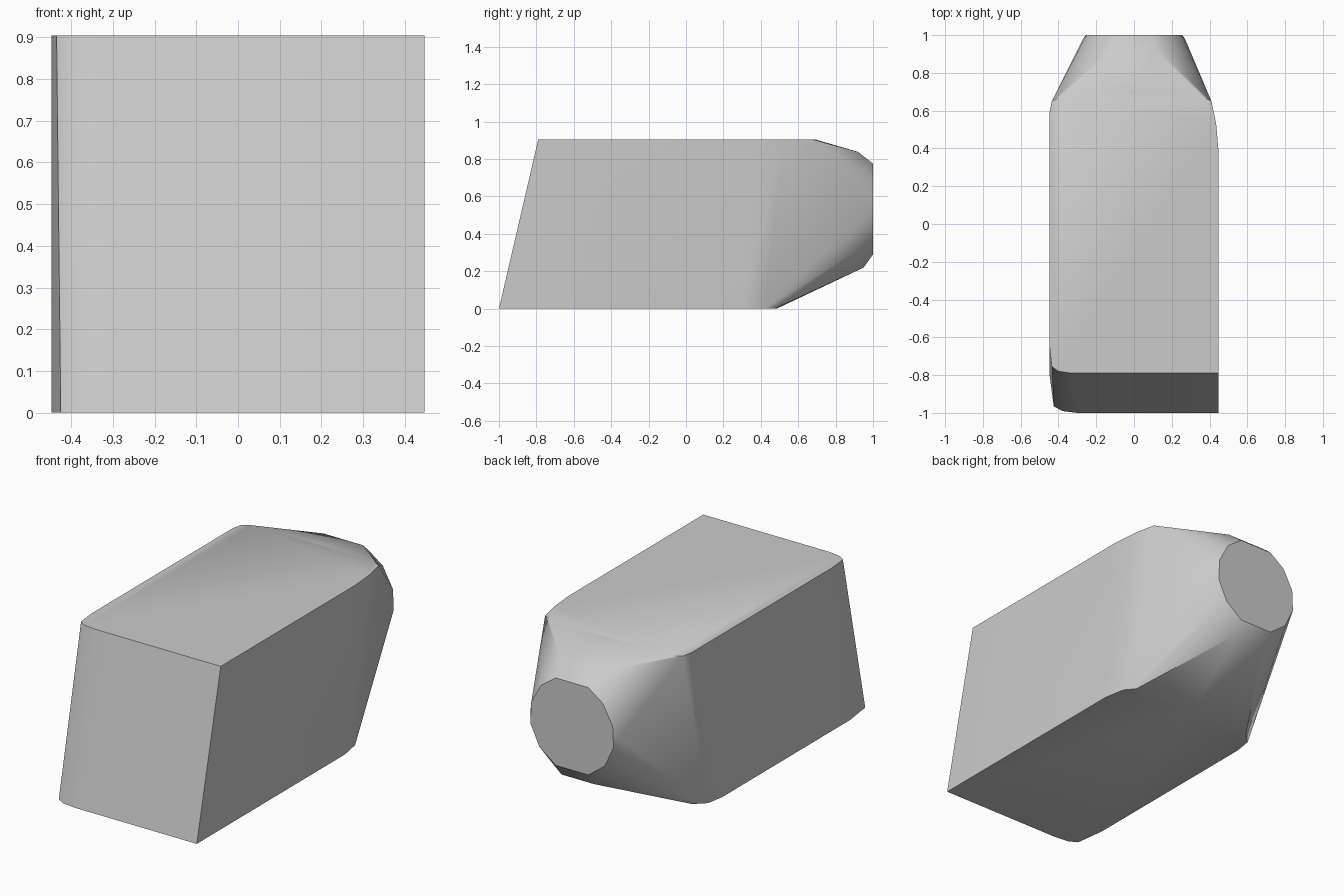
import bpy, bmesh, math

cube = bpy.data.objects.get("Cube")
if cube:
    bpy.data.objects.remove(cube, do_unlink=True)

# Single grey material
grey = bpy.data.materials.new("plain grey")
grey.use_nodes = True
color = (0.6, 0.6, 0.6, 1)
grey.diffuse_color = color
grey.node_tree.nodes["Principled BSDF"].inputs["Base Color"].default_value = color

W, H = 0.447, 0.905

# Outlines of the flat bottom and top: one softened front corner, soft back corners
bottom = [(W, -1), (-0.3, -1), (-0.38, -0.99), (-0.425, -0.965), (-W, -0.8),
          (-W, 0.32), (-0.43, 0.42), (-0.37, 0.475), (0, 0.485),
          (0.38, 0.475), (0.425, 0.42), (W, 0.3)]
top = [(W, -0.79), (-0.33, -0.79), (-0.4, -0.78), (-0.435, -0.755), (-W, -0.65),
       (-W, 0.59), (-0.435, 0.65), (-0.39, 0.675), (0, 0.69),
       (0.36, 0.675), (0.41, 0.65), (0.435, 0.53), (W, 0.39)]

points = [(x, y, 0) for x, y in bottom] + [(x, y, H) for x, y in top]

# Round flat nose disc with a chamfered shoulder above and below it
disc = [(0.1, 0.775), (0.19, 0.71), (0.25, 0.6), (0.255, 0.48), (0.2, 0.365), (0.1, 0.29)]
points += [(s * x, 1, z) for x, z in disc for s in (-1, 1)]
points += [(s * x, y, z) for s in (-1, 1)
           for x, y, z in [(0.12, 0.92, 0.838), (0.1, 0.95, 0.22), (0.27, 0.98, 0.53)]]

# Blunt block body as the hull of its sections
bm = bmesh.new()
for p in points:
    bm.verts.new(p)
hull = bmesh.ops.convex_hull(bm, input=bm.verts[:])
unused = {v for v in hull["geom_interior"] + hull["geom_unused"]
          if isinstance(v, bmesh.types.BMVert)}
bmesh.ops.delete(bm, geom=list(unused), context="VERTS")
bmesh.ops.dissolve_limit(bm, angle_limit=math.radians(1), verts=bm.verts[:], edges=bm.edges[:])
bmesh.ops.recalc_face_normals(bm, faces=bm.faces[:])
mesh = bpy.data.meshes.new("block_body")
bm.to_mesh(mesh)
bm.free()
mesh.materials.append(grey)

body = bpy.data.objects.new("block_body", mesh)
bpy.context.scene.collection.objects.link(body)
bpy.context.view_layer.objects.active = body
body.select_set(True)
bpy.ops.object.shade_smooth_by_angle(angle=math.radians(30))
